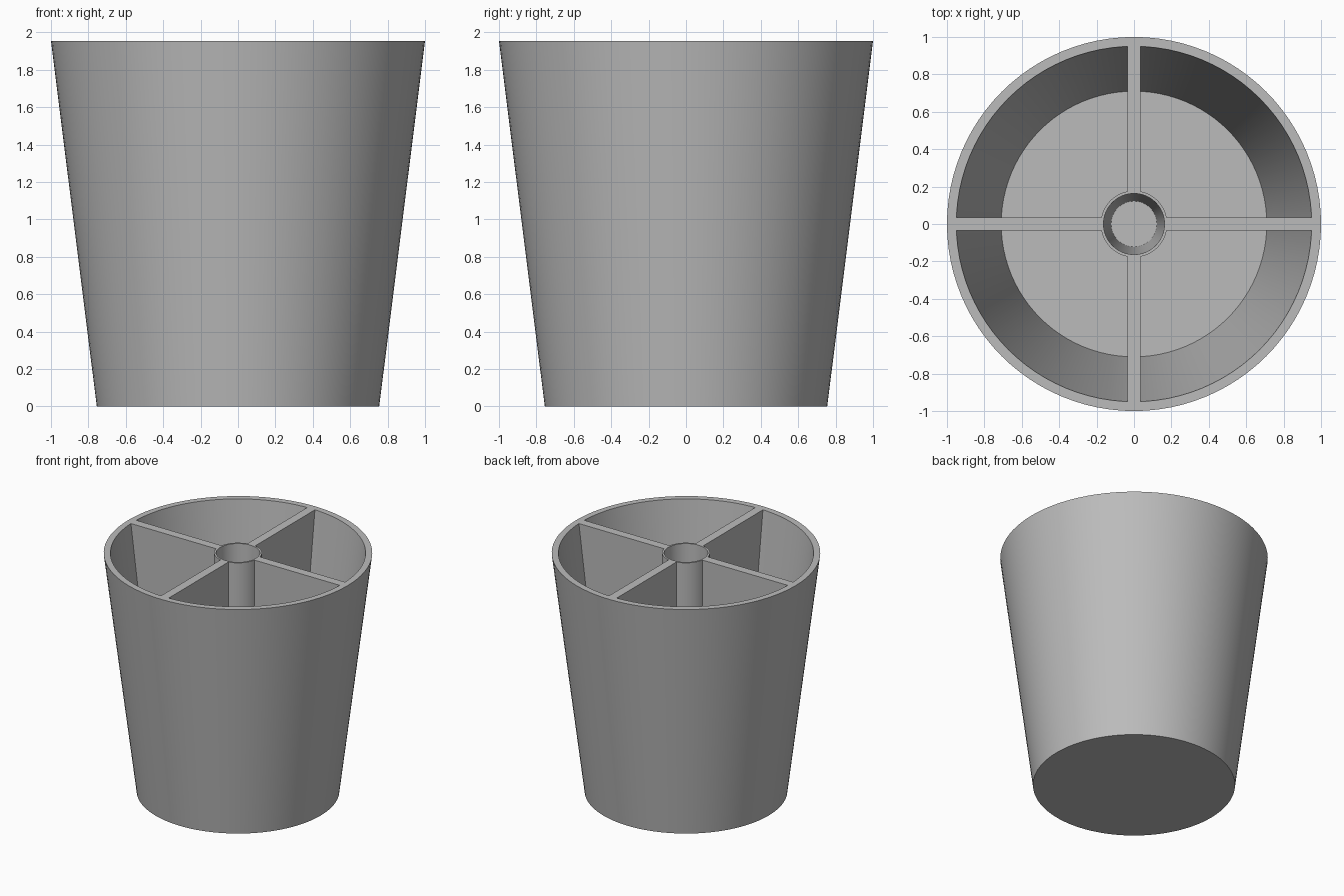
import bpy
import math

HEIGHT = 1.955
FLOOR = 0.045
POST_RADIUS = 0.178
SEGMENTS = 96

cube = bpy.data.objects.get("Cube")
if cube:
    bpy.data.objects.remove(cube, do_unlink=True)

grey = bpy.data.materials.new("plain_grey")
grey.use_nodes = True
grey.diffuse_color = (0.5, 0.5, 0.5, 1)
grey.node_tree.nodes["Principled BSDF"].inputs["Base Color"].default_value = grey.diffuse_color


def lathe(name, profile, closed=False):
    """Revolve (radius, height) points, listed upwards on the outside, around z."""
    verts, rings = [], []
    for r, z in profile:
        count = SEGMENTS if r > 0 else 1
        rings.append([len(verts) + (i % count) for i in range(SEGMENTS)])
        for i in range(count):
            a = math.tau * i / SEGMENTS
            verts.append((r * math.cos(a), r * math.sin(a), z))
    pairs = list(zip(rings, rings[1:]))
    if closed:
        pairs.append((rings[-1], rings[0]))
    faces = []
    for low, high in pairs:
        for i in range(SEGMENTS):
            j = (i + 1) % SEGMENTS
            loop = (low[i], low[j], high[j], high[i])
            faces.append(tuple(dict.fromkeys(loop)))
    mesh = bpy.data.meshes.new(name)
    mesh.from_pydata(verts, [], faces)
    mesh.materials.append(grey)
    obj = bpy.data.objects.new(name, mesh)
    bpy.context.collection.objects.link(obj)
    return obj


def cut(target, tool, operation):
    mod = target.modifiers.new(operation.lower(), "BOOLEAN")
    mod.object, mod.operation, mod.solver = tool, operation, "EXACT"
    bpy.context.view_layer.objects.active = target
    bpy.ops.object.modifier_apply(modifier=mod.name)


def smooth(obj):
    bpy.ops.object.select_all(action="DESELECT")
    obj.select_set(True)
    bpy.context.view_layer.objects.active = obj
    bpy.ops.object.shade_smooth_by_angle(angle=math.radians(30))


# Tapered pot with a thin wall and floor
pot = lathe("pot", [(0, 0), (0.755, 0), (1.0, HEIGHT), (0.95, HEIGHT), (0.71, FLOOR), (0, FLOOR)])
smooth(pot)

# Hollow centre post with a tapering bore
post = lathe("centre_post", [(POST_RADIUS, FLOOR), (POST_RADIUS, HEIGHT), (0.163, HEIGHT),
                             (0.122, FLOOR)], closed=True)
smooth(post)

# Helpers that trim the dividers to the pot wall and the post
cavity = lathe("cavity_helper", [(0, FLOOR), (0.71, FLOOR), (0.95, HEIGHT), (0, HEIGHT)])
core = lathe("core_helper", [(0, -1), (POST_RADIUS, -1), (POST_RADIUS, 3), (0, 3)])

# Two crossing pairs of dividers
for name, size in (("side_dividers", (3, 0.07, 3)), ("front_back_dividers", (0.07, 3, 3))):
    bpy.ops.mesh.primitive_cube_add(size=1, location=(0, 0, 1))
    divider = bpy.context.object
    divider.name = name
    divider.scale = size
    bpy.ops.object.transform_apply(location=True, rotation=False, scale=True)
    divider.data.materials.append(grey)
    cut(divider, cavity, "INTERSECT")
    cut(divider, core, "DIFFERENCE")
    smooth(divider)

for helper in (cavity, core):
    bpy.data.objects.remove(helper, do_unlink=True)
